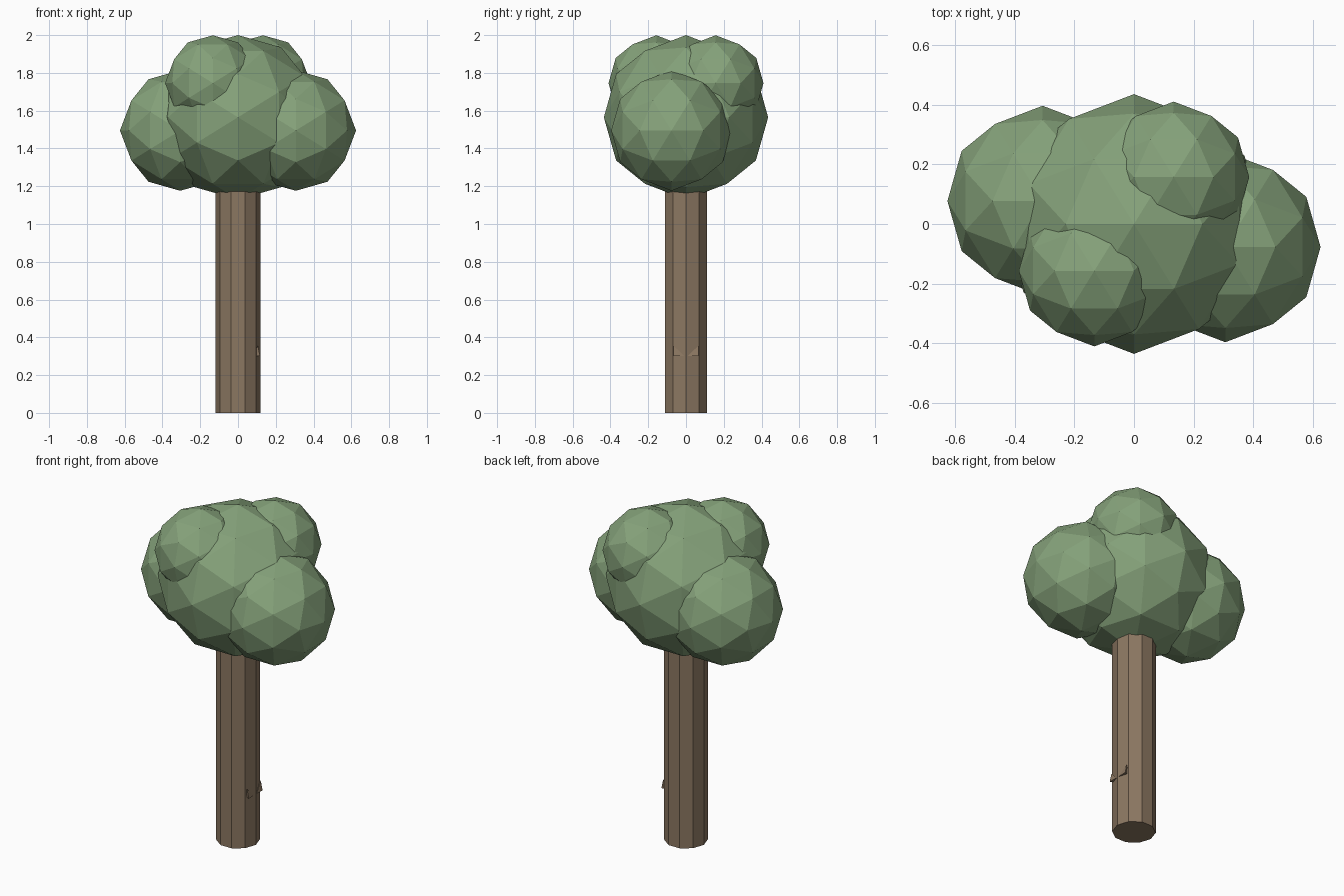
import bpy, bmesh, math
from mathutils import Matrix, Vector

cube = bpy.data.objects.get("Cube")
if cube:
    bpy.data.objects.remove(cube, do_unlink=True)


def material(name, rgb):
    mat = bpy.data.materials.new(name)
    mat.use_nodes = True
    mat.diffuse_color = (*rgb, 1)
    mat.node_tree.nodes["Principled BSDF"].inputs["Base Color"].default_value = (*rgb, 1)
    return mat


LEAF = material("leaf_green", (0.235, 0.36, 0.195))
BARK = material("bark_brown", (0.26, 0.185, 0.12))


def add_object(name, bm, mat):
    bmesh.ops.recalc_face_normals(bm, faces=bm.faces)
    mesh = bpy.data.meshes.new(name)
    bm.to_mesh(mesh)
    bm.free()
    mesh.materials.append(mat)
    obj = bpy.data.objects.new(name, mesh)
    bpy.context.collection.objects.link(obj)
    return obj


# Faceted leaf clump, turned so that its two-fold axes lie on x, y and z
TILT = Matrix.Rotation(-math.atan(2 / (1 + math.sqrt(5))), 4, 'Y')


def leaf_clump(name, centre, radius):
    bm = bmesh.new()
    bmesh.ops.create_icosphere(bm, subdivisions=2, radius=radius, matrix=TILT)
    add_object(name, bm, LEAF).location = centre


leaf_clump("crown_centre", (0, 0, 1.565), 0.435)
# The side and top clumps repeat with a half turn about the trunk
for side, s in (("left", 1), ("right", -1)):
    leaf_clump(f"side_clump_{side}", (0.306 * s, -0.077 * s, 1.495), 0.319)
    leaf_clump(f"top_clump_{side}", (0.133 * s, 0.157 * s, 1.746), 0.253)

# Ten-sided trunk with a corner on +x
SIDES, RADIUS, HEIGHT = 10, 0.118, 1.35
bm = bmesh.new()
ring = [bm.verts.new((RADIUS * math.cos(math.tau * i / SIDES),
                      RADIUS * math.sin(math.tau * i / SIDES), 0)) for i in range(SIDES)]
base = bm.faces.new(ring)
top = bmesh.ops.extrude_face_region(bm, geom=[base], use_keep_orig=True)["geom"]
bmesh.ops.translate(bm, vec=(0, 0, HEIGHT),
                    verts=[v for v in top if isinstance(v, bmesh.types.BMVert)])
add_object("trunk", bm, BARK)

# Pair of small splinters low on the trunk
for side, s in (("front", -1), ("back", 1)):
    bm = bmesh.new()
    for x, y, z in ((0.117, 0.065, 0.3), (0.116, 0.008, 0.3),
                    (0.105, 0.065, 0.355), (0.08, 0.05, 0.3)):
        bm.verts.new(Vector((x, y * s, z)))
    bmesh.ops.convex_hull(bm, input=bm.verts)
    add_object(f"bark_splinter_{side}", bm, BARK)
